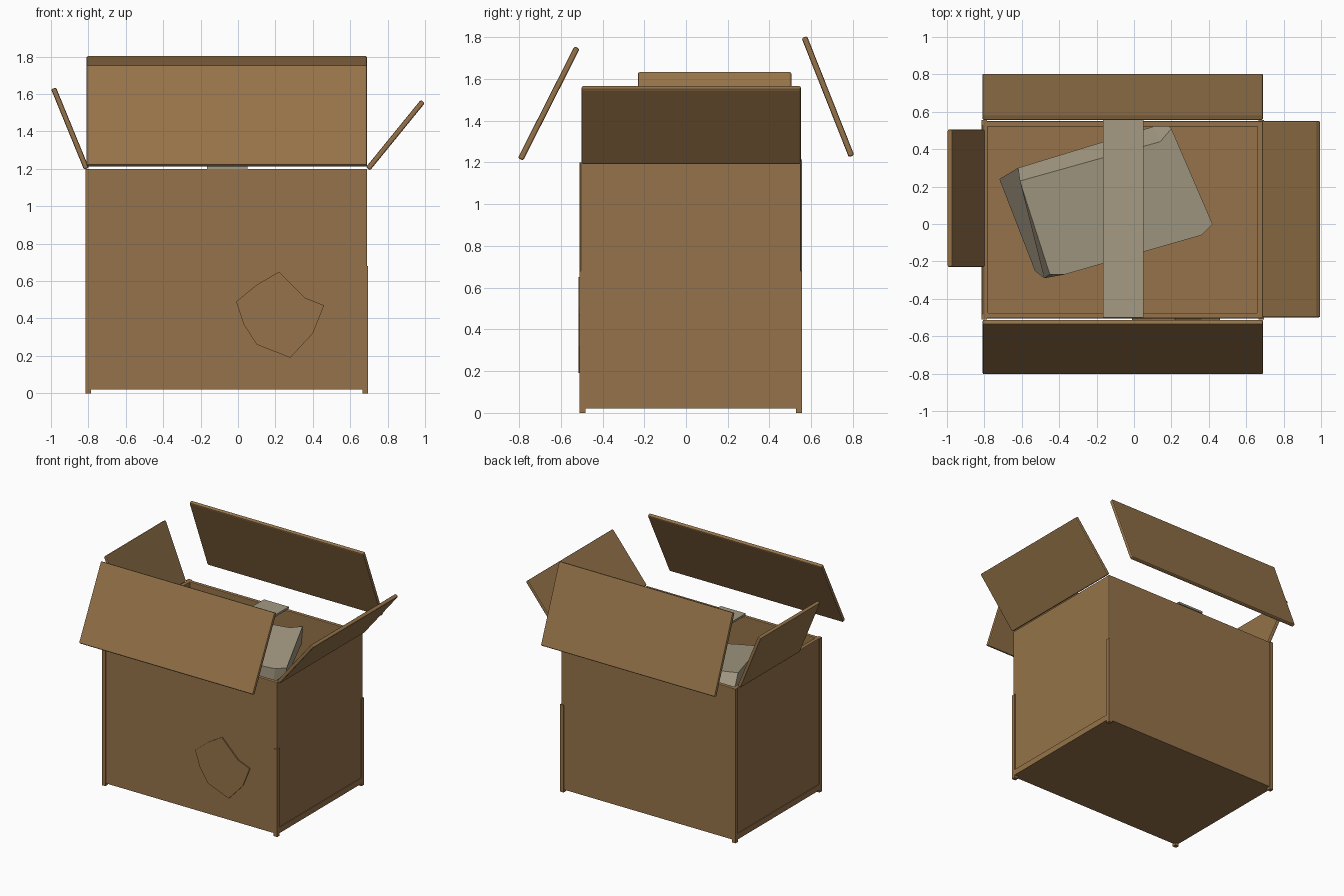
import bpy
import bmesh
from mathutils import Vector

if "Cube" in bpy.data.objects:
    bpy.data.objects.remove(bpy.data.objects["Cube"])


def material(name, colour):
    m = bpy.data.materials.new(name)
    m.use_nodes = True
    m.diffuse_color = (*colour, 1)
    m.node_tree.nodes["Principled BSDF"].inputs["Base Color"].default_value = (*colour, 1)
    return m


CARD = material("brown_cardboard", (0.30, 0.171, 0.067))
GREY = material("warm_grey_paper", (0.376, 0.328, 0.231))


def finish(name, bm, mat, bevel=0):
    bmesh.ops.recalc_face_normals(bm, faces=bm.faces)
    mesh = bpy.data.meshes.new(name)
    bm.to_mesh(mesh)
    bm.free()
    obj = bpy.data.objects.new(name, mesh)
    bpy.context.collection.objects.link(obj)
    mesh.materials.append(mat)
    if bevel:
        mod = obj.modifiers.new("soft_edges", 'BEVEL')
        mod.width = bevel
        mod.segments = 2
    return obj


def loft(name, rings, mat, bevel=0):
    """Closed solid through rings that have equal point counts."""
    bm = bmesh.new()
    loops = [[bm.verts.new(p) for p in ring] for ring in rings]
    n = len(loops[0])
    for a, b in zip(loops, loops[1:]):
        for i in range(n):
            j = (i + 1) % n
            bm.faces.new((a[i], a[j], b[j], b[i]))
    bm.faces.new(loops[0][::-1])
    bm.faces.new(loops[-1])
    return finish(name, bm, mat, bevel)


def block(name, x, y, z, mat=CARD, bevel=0):
    rings = [[(x[0], y[0], h), (x[1], y[0], h), (x[1], y[1], h), (x[0], y[1], h)] for h in z]
    return loft(name, rings, mat, bevel)


def flap(name, axis, start, end, span, thick=0.028):
    """Tilted sheet; start and end are (across, height), span runs along axis."""
    a, b = Vector(start), Vector(end)
    side = (b - a).normalized().orthogonal() * thick / 2
    section = [a + side, b + side, b - side, a - side]
    rings = []
    for s in span:
        rings.append([(s, p.x, p.y) if axis == 'x' else (p.x, s, p.y) for p in section])
    return loft(name, rings, CARD, 0.008)


# Carton walls and floor
X0, X1, Y0, Y1, T, TOP = -0.81, 0.69, -0.505, 0.55, 0.03, 1.2
block("floor", (X0, X1), (Y0, Y1), (0.02, 0.05))
block("front_wall", (X0, X1), (Y0, Y0 + T), (0.02, TOP), bevel=0.005)
block("back_wall", (X0, X1), (Y1 - T, Y1), (0.02, TOP), bevel=0.005)
block("right_wall", (X0, X0 + T), (Y0, Y1), (0.02, TOP), bevel=0.005)
block("left_wall", (X1 - T, X1), (Y0, Y1), (0.02, TOP), bevel=0.005)

# Folded seams on the upright corners and along the base
E = 0.006
for sx, x in (("right", X0), ("left", X1)):
    for sy, y in (("front", Y0), ("back", Y1)):
        dx = 0.012 if x > 0 else -0.012
        dy = 0.012 if y > 0 else -0.012
        xs = sorted((x - 2 * dx, x + dx / 2))
        ys = sorted((y - 2 * dy, y + dy / 2))
        block(f"{sy}_{sx}_corner_seam", xs, ys, (0, 0.68 if x > 0 else TOP))
    block(f"{sx}_base_seam", sorted((x, x + (E if x > 0 else -E))), (Y0, Y1), (0.02, 0.065))

# Open flaps
flap("front_flap", 'x', (-0.793, 1.215), (-0.522, 1.75), (X0, X1))
flap("back_flap", 'x', (0.793, 1.23), (0.567, 1.80), (X0, X1))
flap("left_flap", 'y', (0.695, 1.20), (0.988, 1.56), (-0.5, 0.55))
flap("right_flap", 'y', (-0.81, 1.20), (-0.986, 1.63), (-0.23, 0.505))

# Raised repair patch on the front wall
patch = [(-0.01, 0.49), (0.03, 0.37), (0.10, 0.26), (0.28, 0.19), (0.40, 0.32),
         (0.46, 0.47), (0.36, 0.51), (0.22, 0.65), (0.10, 0.58)]
loft("front_patch", [[(x, y, z) for x, z in patch] for y in (Y0, Y0 - 0.009)], CARD)

# Tape strip across the opening
block("tape_strip", (-0.165, 0.05), (-0.5, 0.555), (1.2, 1.215), GREY)

# Crumpled package tilted inside the carton
top = [(-0.61, 0.23, 1.15), (0.14, 0.44, 1.12), (0.20, 0.51, 1.12), (0.42, 0.0, 1.05),
       (0.36, -0.06, 1.05), (-0.37, -0.27, 1.11), (-0.45, -0.27, 1.12)]
middle = [(-0.62, 0.30, 1.02), (0.10, 0.52, 0.99), (0.17, 0.545, 0.97), (0.41, 0.0, 0.95),
          (0.35, -0.06, 0.95), (-0.37, -0.27, 1.0), (-0.48, -0.29, 1.02)]
bottom = [(-0.72, 0.24, 0.78), (0.04, 0.47, 0.75), (0.10, 0.47, 0.74), (0.34, -0.03, 0.72),
          (0.28, -0.08, 0.72), (-0.42, -0.26, 0.76), (-0.53, -0.25, 0.78)]
loft("package", [bottom, middle, top], GREY)
